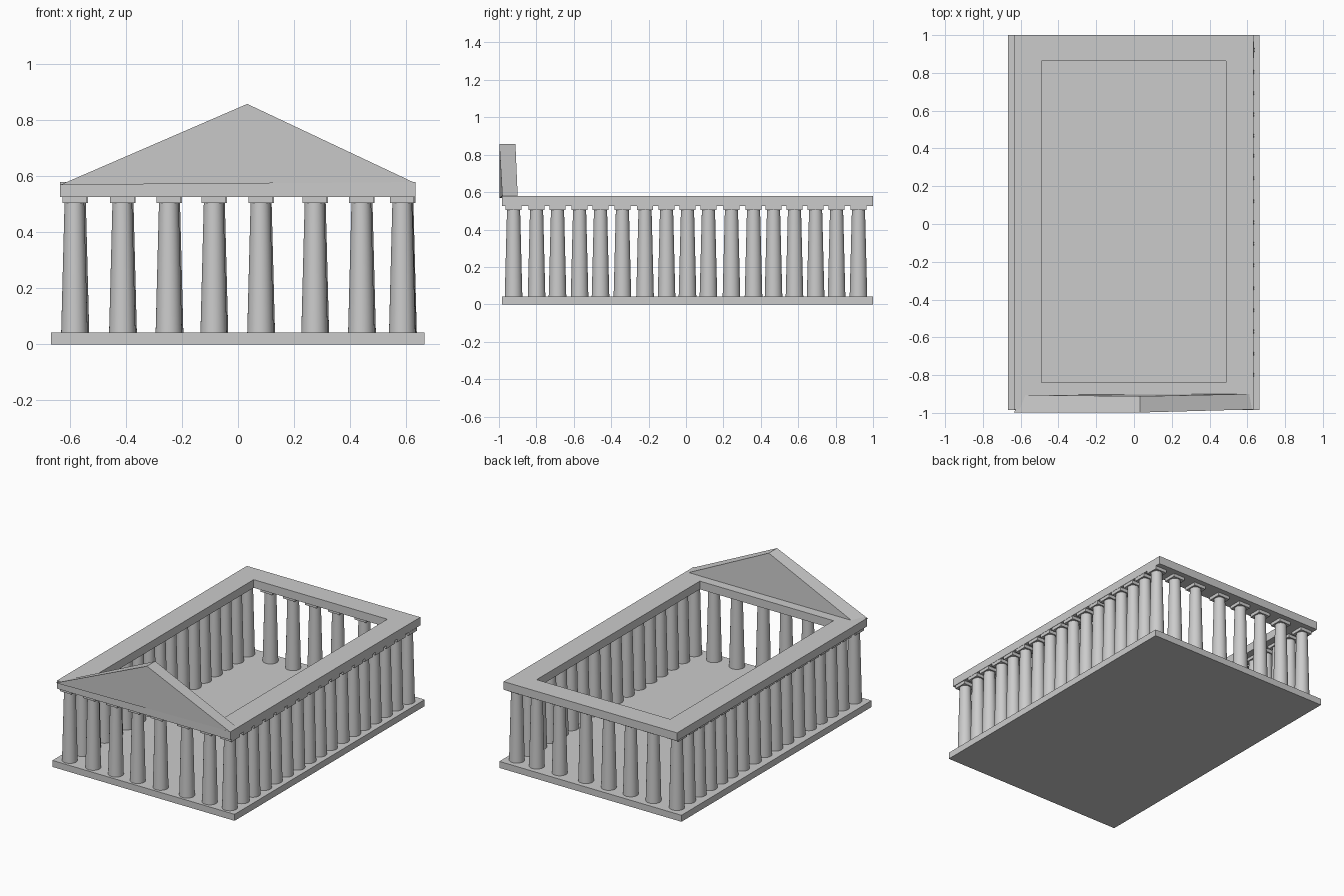
import bpy, bmesh, math
from mathutils import Matrix, Vector

if "Cube" in bpy.data.objects:
    bpy.data.objects.remove(bpy.data.objects["Cube"])

BASE_TOP, SHAFT_TOP, BEAM_BOTTOM, BEAM_TOP = 0.043, 0.507, 0.525, 0.579


def finish(bm, name):
    bmesh.ops.recalc_face_normals(bm, faces=bm.faces)
    me = bpy.data.meshes.new(name)
    bm.to_mesh(me)
    bm.free()
    ob = bpy.data.objects.new(name, me)
    bpy.context.collection.objects.link(ob)
    return ob


def add_box(bm, x0, x1, y0, y1, z0, z1):
    size = Matrix.Diagonal((x1 - x0, y1 - y0, z1 - z0, 1))
    centre = Matrix.Translation(((x0 + x1) / 2, (y0 + y1) / 2, (z0 + z1) / 2))
    bmesh.ops.create_cube(bm, size=1, matrix=centre @ size)


def column_row(name, points):
    # Tapered round shafts
    bm = bmesh.new()
    for x, y in points:
        bmesh.ops.create_cone(
            bm, cap_ends=True, segments=32, radius1=0.047, radius2=0.035,
            depth=SHAFT_TOP - BASE_TOP,
            matrix=Matrix.Translation((x, y, (SHAFT_TOP + BASE_TOP) / 2)))
    shafts = finish(bm, name + "_shafts")
    bpy.context.view_layer.objects.active = shafts
    shafts.select_set(True)
    bpy.ops.object.shade_smooth_by_angle(angle=math.radians(35))
    shafts.select_set(False)
    # Square capitals
    bm = bmesh.new()
    for x, y in points:
        add_box(bm, x - 0.043, x + 0.043, y - 0.043, y + 0.043,
                SHAFT_TOP - 0.003, BEAM_BOTTOM)
    finish(bm, name + "_capitals")


# Floor slab
bm = bmesh.new()
add_box(bm, -0.667, 0.665, -0.985, 1.0, 0, BASE_TOP)
finish(bm, "base_slab")

# Colonnade on all four sides
front_x = [-0.584, -0.413, -0.247, -0.087, 0.08, 0.273, 0.44, 0.586]
side_y = [-0.799, -0.687, -0.569, -0.457, -0.34, -0.219, -0.104, 0.008,
          0.12, 0.243, 0.361, 0.468, 0.58, 0.693, 0.805]
column_row("front_columns", [(x, -0.922) for x in front_x])
column_row("back_columns", [(x + 0.005, 0.922) for x in front_x])
column_row("left_columns", [(-0.578, y) for y in side_y])
column_row("right_columns", [(0.588, y) for y in side_y])

# Rectangular beam ring with an open middle
outer = [(-0.635, -0.983), (0.633, -0.983), (0.633, 1.0), (-0.635, 1.0)]
inner = [(-0.49, -0.84), (0.487, -0.84), (0.487, 0.864), (-0.49, 0.864)]
bm = bmesh.new()
rings = [[bm.verts.new((x, y, z)) for x, y in loop]
         for loop, z in ((outer, BEAM_BOTTOM), (outer, BEAM_TOP),
                         (inner, BEAM_TOP), (inner, BEAM_BOTTOM))]
for r in range(4):
    a, b = rings[r], rings[(r + 1) % 4]
    for i in range(4):
        j = (i + 1) % 4
        bm.faces.new((a[i], a[j], b[j], b[i]))
finish(bm, "entablature")

# Front pediment, slightly out of square
bm = bmesh.new()
front = [(-0.635, -0.998, 0.569), (0.625, -0.982, 0.579), (0.033, -0.998, 0.858)]
back = [(-0.595, -0.905, 0.57), (0.61, -0.9, 0.58), (0.033, -0.912, 0.858)]
f = bm.verts, [bm.verts.new(p) for p in front], [bm.verts.new(p) for p in back]
bm.faces.new(f[1])
bm.faces.new(f[2])
for i in range(3):
    j = (i + 1) % 3
    bm.faces.new((f[1][i], f[1][j], f[2][j], f[2][i]))
finish(bm, "front_pediment")
